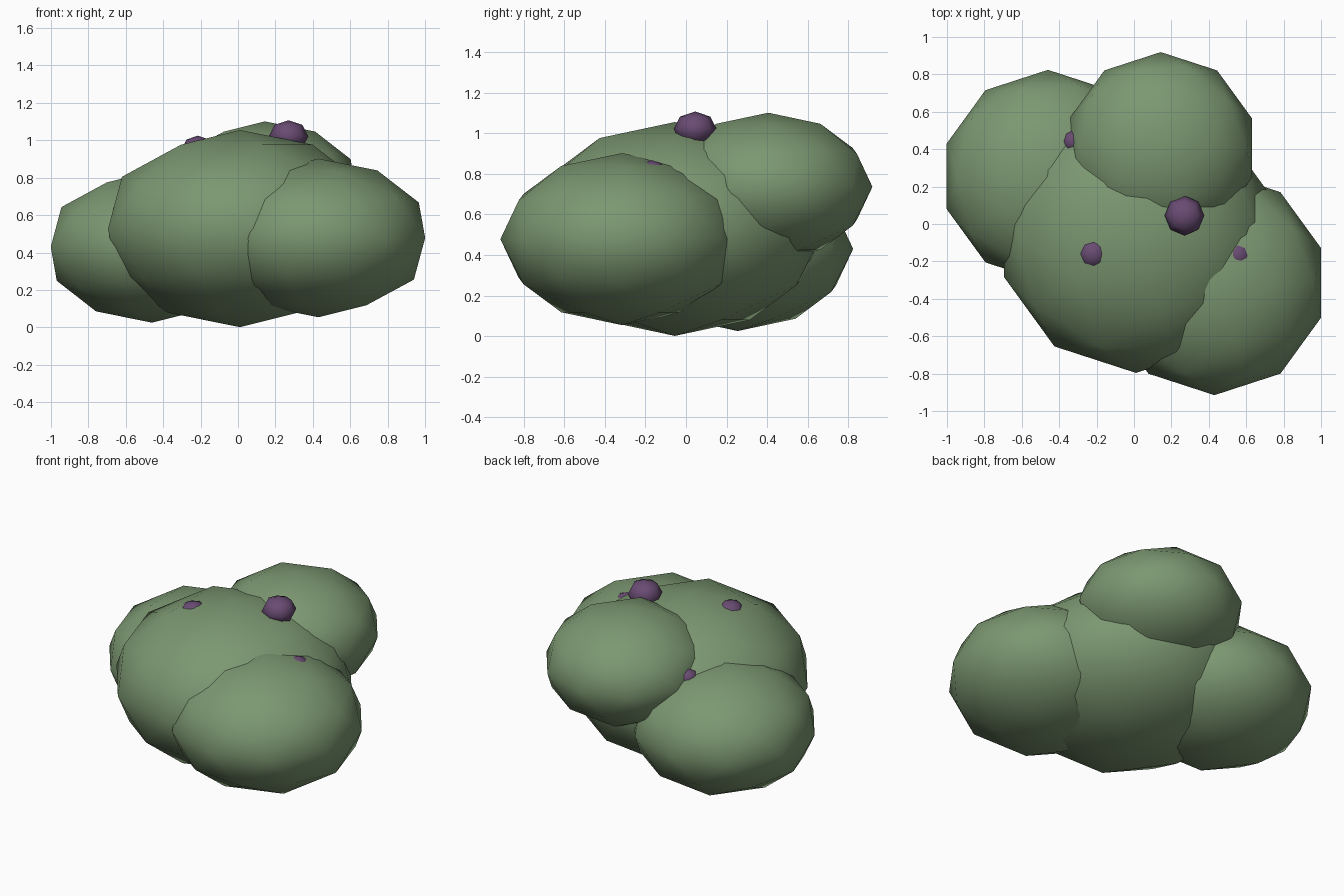
import bpy

default = bpy.data.objects.get("Cube")
if default:
    bpy.data.objects.remove(default, do_unlink=True)


def make_material(name, colour):
    mat = bpy.data.materials.new(name)
    mat.use_nodes = True
    mat.diffuse_color = (*colour, 1)
    mat.node_tree.nodes["Principled BSDF"].inputs["Base Color"].default_value = (*colour, 1)
    return mat


green = make_material("moss_green", (0.20, 0.31, 0.165))
purple = make_material("dull_purple", (0.14, 0.07, 0.17))


def finish(name, centre, radius, height, mat):
    """Squash, place, smooth and colour the active sphere."""
    obj = bpy.context.object
    obj.name = name
    obj.location = centre
    obj.scale = (radius, radius, height)
    obj.data.materials.append(mat)
    bpy.ops.object.shade_smooth()


# Flattened low-poly lobes: name, centre, radius, half height
lobes = [
    ("main_lobe", (0.01, -0.055, 0.528), 0.741, 0.527),
    ("front_left_lobe", (0.43, -0.315, 0.478), 0.600, 0.424),
    ("back_right_lobe", (-0.46, 0.255, 0.430), 0.569, 0.405),
    ("upper_back_lobe", (0.143, 0.406, 0.736), 0.513, 0.365),
]
for name, centre, radius, height in lobes:
    bpy.ops.mesh.primitive_ico_sphere_add(subdivisions=2, radius=1)
    finish(name, centre, radius, height, green)

# Small warts, mostly sunk into the lobes
warts = [
    ("large_wart", (0.27, 0.045, 1.021), 0.106, 0.086),
    ("main_wart", (-0.215, -0.16, 0.953), 0.085, 0.072),
    ("front_left_wart", (0.55, -0.17, 0.80), 0.08, 0.068),
    ("back_right_wart", (-0.32, 0.44, 0.77), 0.065, 0.055),
]
for name, centre, radius, height in warts:
    bpy.ops.mesh.primitive_uv_sphere_add(segments=8, ring_count=4, radius=1)
    finish(name, centre, radius, height, purple)
